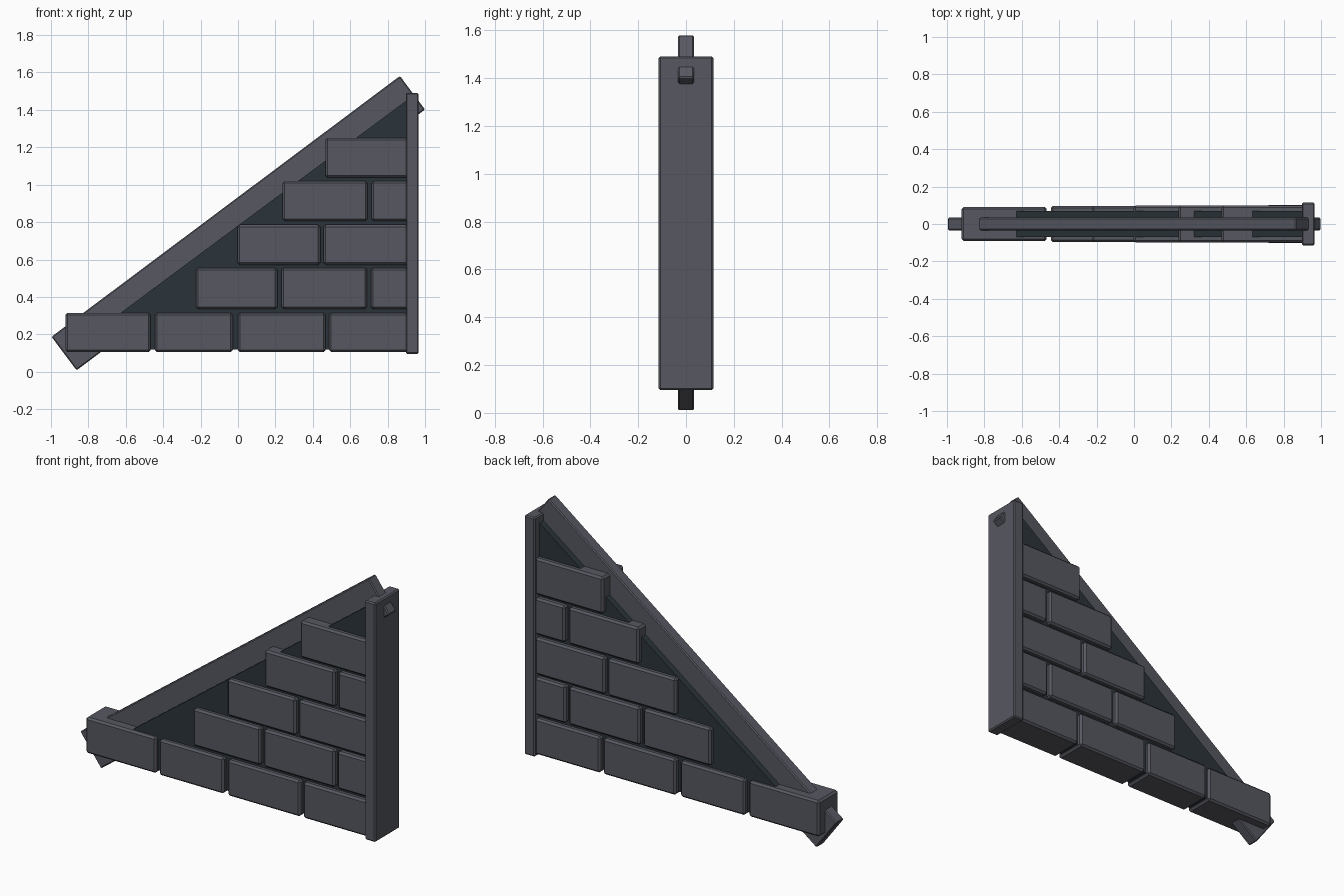
import bpy, math
from mathutils import Vector

if "Cube" in bpy.data.objects:
    bpy.data.objects.remove(bpy.data.objects["Cube"])


def material(name, rgb):
    m = bpy.data.materials.new(name)
    m.diffuse_color = (*rgb, 1)
    m.use_nodes = True
    m.node_tree.nodes["Principled BSDF"].inputs["Base Color"].default_value = m.diffuse_color
    return m


STONE = material("slate grey", (0.095, 0.098, 0.120))
CORE = material("dark blue grey", (0.024, 0.034, 0.041))


def prism(name, profile, depth, mat, bevel=0.0):
    """Extrude an x-z profile to +-depth in y, with optional chamfered edges."""
    n = len(profile)
    verts = [(x, y, z) for y in (-depth, depth) for x, z in profile]
    faces = [tuple(range(n)), tuple(range(2 * n - 1, n - 1, -1))]
    faces += [(i, i + n, (i + 1) % n + n, (i + 1) % n) for i in range(n)]
    me = bpy.data.meshes.new(name)
    me.from_pydata(verts, [], faces)
    me.materials.append(mat)
    ob = bpy.data.objects.new(name, me)
    bpy.context.collection.objects.link(ob)
    if bevel:
        b = ob.modifiers.new("chamfer", "BEVEL")
        b.width = bevel
        b.segments = 1
    return ob


def box(name, x0, x1, z0, z1, depth, mat, bevel):
    return prism(name, [(x0, z0), (x1, z0), (x1, z1), (x0, z1)], depth, mat, bevel)


# Dark triangular core behind the bricks
prism("core_panel", [(-0.89, 0.12), (0.93, 0.12), (0.93, 1.472)], 0.07, CORE)

# Sloping beam along the top
a, b = Vector((-0.863, 0.008)), Vector((1.0, 1.402))
d = (b - a).normalized()
up = Vector((-d.y, d.x)) * 0.224
prism("sloped_beam", [tuple(p) for p in (a, b, b + up, a + up)], 0.034, STONE, 0.006)

# Upright end post
box("end_post", 0.897, 0.966, 0.096, 1.491, 0.114, STONE, 0.007)

# Brick courses: bottom, top, then (left, right, half depth) of each brick
courses = [
    (0.105, 0.315, [(-0.922, -0.467, 0.091), (-0.445, -0.028, 0.096),
                    (0.0, 0.468, 0.099), (0.487, 0.93, 0.099)]),
    (0.336, 0.555, [(-0.225, 0.210, 0.097), (0.232, 0.690, 0.099), (0.710, 0.93, 0.101)]),
    (0.572, 0.786, [(-0.002, 0.440, 0.099), (0.458, 0.93, 0.099)]),
    (0.806, 1.019, [(0.238, 0.692, 0.099), (0.714, 0.93, 0.101)]),
    (1.038, 1.251, [(0.468, 0.93, 0.099)]),
]
for row, (z0, z1, bricks) in enumerate(courses, 1):
    for col, (x0, x1, depth) in enumerate(bricks, 1):
        box(f"brick_row{row}_{col}", x0, x1, z0, z1, depth, STONE, 0.011)
